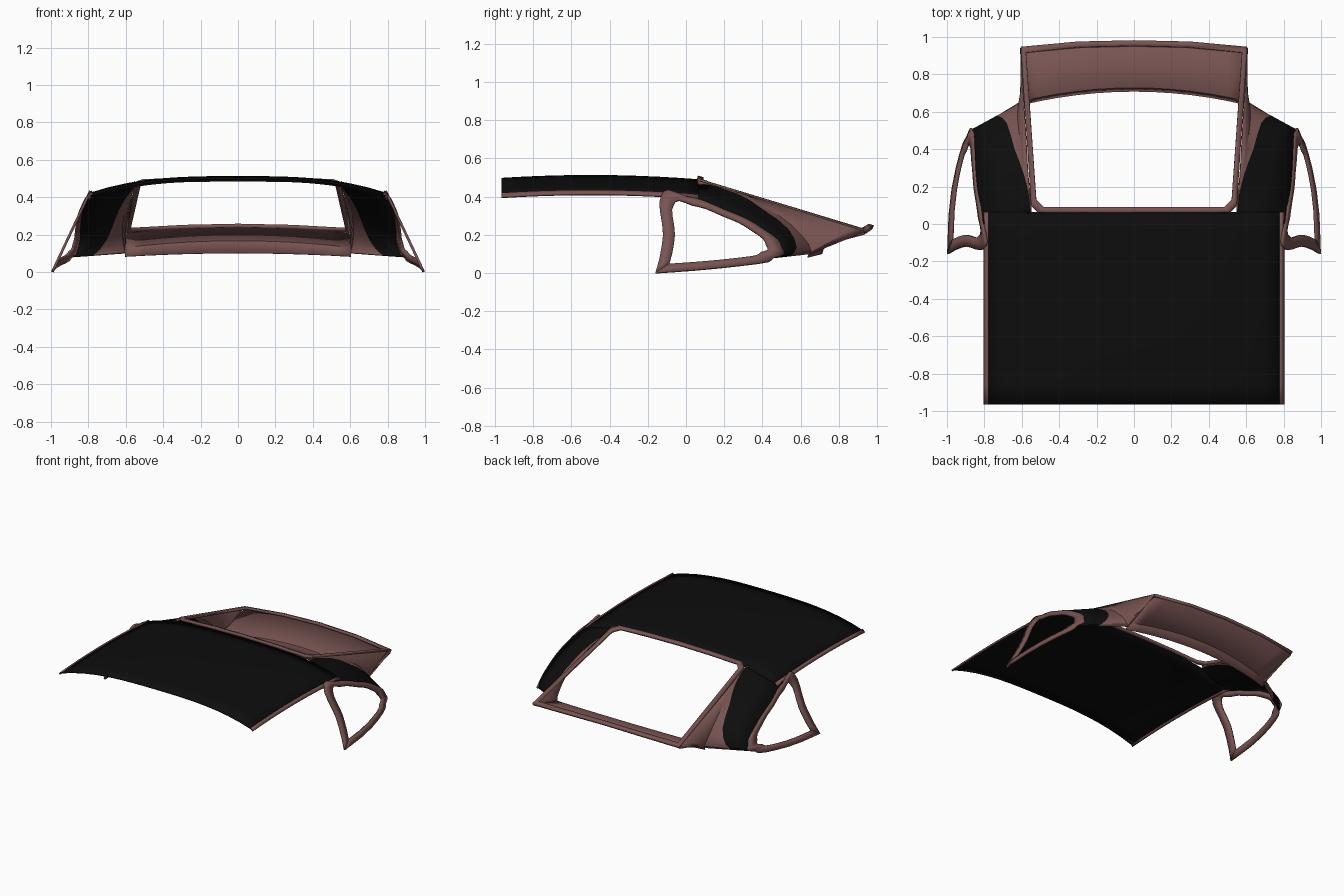
import bpy
from mathutils import Vector

cube = bpy.data.objects.get("Cube")
if cube:
    bpy.data.objects.remove(cube, do_unlink=True)


def material(name, colour):
    mat = bpy.data.materials.new(name)
    mat.use_nodes = True
    mat.diffuse_color = colour
    mat.node_tree.nodes["Principled BSDF"].inputs["Base Color"].default_value = colour
    return mat


BLACK = material("black fabric", (0.004, 0.004, 0.004, 1))
BROWN = material("brown trim", (0.19, 0.09, 0.085, 1))


def smooth_path(points, steps=3):
    """Catmull-Rom curve through the points."""
    pts = [Vector(p) for p in points]
    pts = [pts[0]] + pts + [pts[-1]]
    out = []
    for before, start, end, after in zip(pts, pts[1:], pts[2:], pts[3:]):
        for step in range(steps):
            t = step / steps
            leave = start + (end - before) * t / 2
            arrive = end + (after - start) * (t - 1) / 2
            blend = t * t * (3 - 2 * t)
            out.append(leave.lerp(arrive, blend))
    return out + [pts[-1]]


def sheet(name, rows, mats, thickness, colour_rule=None):
    """Skin a grid of points, mirror it in x and give it thickness."""
    width = len(rows[0])
    verts = [tuple(point) for row in rows for point in row]
    faces, colours = [], []
    for row in range(len(rows) - 1):
        for col in range(width - 1):
            first = row * width + col
            faces.append((first, first + 1, first + width + 1, first + width))
            colours.append(colour_rule(row, col) if colour_rule else 0)
    mesh = bpy.data.meshes.new(name)
    mesh.from_pydata(verts, [], faces)
    for mat in mats:
        mesh.materials.append(mat)
    for poly, colour in zip(mesh.polygons, colours):
        poly.material_index = colour
    obj = bpy.data.objects.new(name, mesh)
    bpy.context.collection.objects.link(obj)
    obj.modifiers.new("mirror", "MIRROR")
    solid = obj.modifiers.new("thickness", "SOLIDIFY")
    solid.thickness = thickness
    solid.offset = 0
    bpy.ops.object.select_all(action="DESELECT")
    obj.select_set(True)
    bpy.context.view_layer.objects.active = obj
    bpy.ops.object.shade_smooth_by_angle(angle=0.5)


# Roof panel, crowned along and across
def roof_point(x, y):
    return Vector((x, y, 0.51 - 0.07 * (y + 0.5) ** 2 - 0.18 * x ** 3))


FRONT, REAR, EDGE = -0.965, 0.065, 0.79
stations = [FRONT + (REAR - FRONT) * i / 10 for i in range(11)]
sheet("roof_panel",
      [[roof_point(EDGE * i / 8, y) for i in range(9)] for y in stations],
      [BLACK], 0.006)

# Trim rail hanging along each roof edge
rail_top = [roof_point(EDGE, y) + Vector((-0.01, 0, 0.01)) for y in stations]
rail_drop = Vector((0.02, 0, -0.02))
sheet("roof_rail", [rail_top, [p + rail_drop for p in rail_top]], [BROWN], 0.012)


# Rear window frame, on a sloping plane that bows up in the middle
def frame_point(x, y):
    return Vector((x, y, 0.5 - 0.3 * y + 0.05 * (1 + y) * (0.36 - x * x)))


def frame_loop(inset):
    top, half = 0.06 + inset, 0.55 - inset
    tail, tail_half = 0.98 - inset, 0.605 - inset
    outline = [(0, top), (half / 2, top), (half - 0.04, top), (half, top + 0.04),
               (tail_half, tail - 0.035), (tail_half / 2, tail - 0.007), (0, tail)]
    return [frame_point(x, y) for x, y in outline]


sheet("rear_window_frame", [frame_loop(0), frame_loop(0.028)], [BROWN], 0.018)


# Rear shelf with its front lip, bowed in plan and in height
def shelf_row(y, z, bow, drop):
    across = [0.605 * i / 6 for i in range(7)]
    return [(x, y - bow * x * x, z - drop * x * x) for x in across]


sheet("rear_shelf",
      [shelf_row(0.71, 0.1, 0.2, 0.05),
       shelf_row(0.73, 0.165, 0.2, 0.1),
       shelf_row(0.97, 0.24, 0.1, 0.1)],
      [BROWN], 0.005)


# Side window rings, leaning inward towards the roof
def lean(y, z):
    back = max(y, 0)
    return Vector((0.993 - 0.33 * back ** 2 - (0.47 - 0.2 * back) * z, y, z))


ring = [(-0.16, 0), (-0.12, 0.2), (-0.13, 0.4), (0, 0.4), (0.2, 0.33),
        (0.4, 0.23), (0.5, 0.13), (0.46, 0.08), (0.3, 0.04), (-0.16, 0)]
ring_outer = smooth_path(ring, 4)
ring_centre = Vector((0.15, 0.2))
ring_inner = [ring_centre.lerp(p, 0.77) for p in ring_outer]
sheet("side_window_ring",
      [[lean(*p) for p in loop] for loop in (ring_outer, ring_inner)],
      [BROWN], 0.014)

# Rear quarter: from the window frame, over a crease, out to the side window
frame_edge = [frame_point(0.55 + 0.06 * y, y) for y in (0.06, 0.2, 0.4, 0.65, 0.94)]
crease = [Vector(p) for p in ((0.55, 0.06, 0.46), (0.56, 0.2, 0.44), (0.6, 0.4, 0.35),
                              (0.62, 0.6, 0.2), (0.6, 0.65, 0.1))]
window_edge = [lean(*p) for p in ring[3:8]]
colour_line = [c.lerp(w, 0.6 * (i / 4) ** 2)
               for i, (c, w) in enumerate(zip(crease, window_edge))]
middle = [c.lerp(w, 0.5) for c, w in zip(colour_line, window_edge)]
sheet("rear_quarter",
      [smooth_path(line) for line in (frame_edge, crease, colour_line, middle, window_edge)],
      [BLACK, BROWN], 0.005, lambda row, col: int(row < 2))
